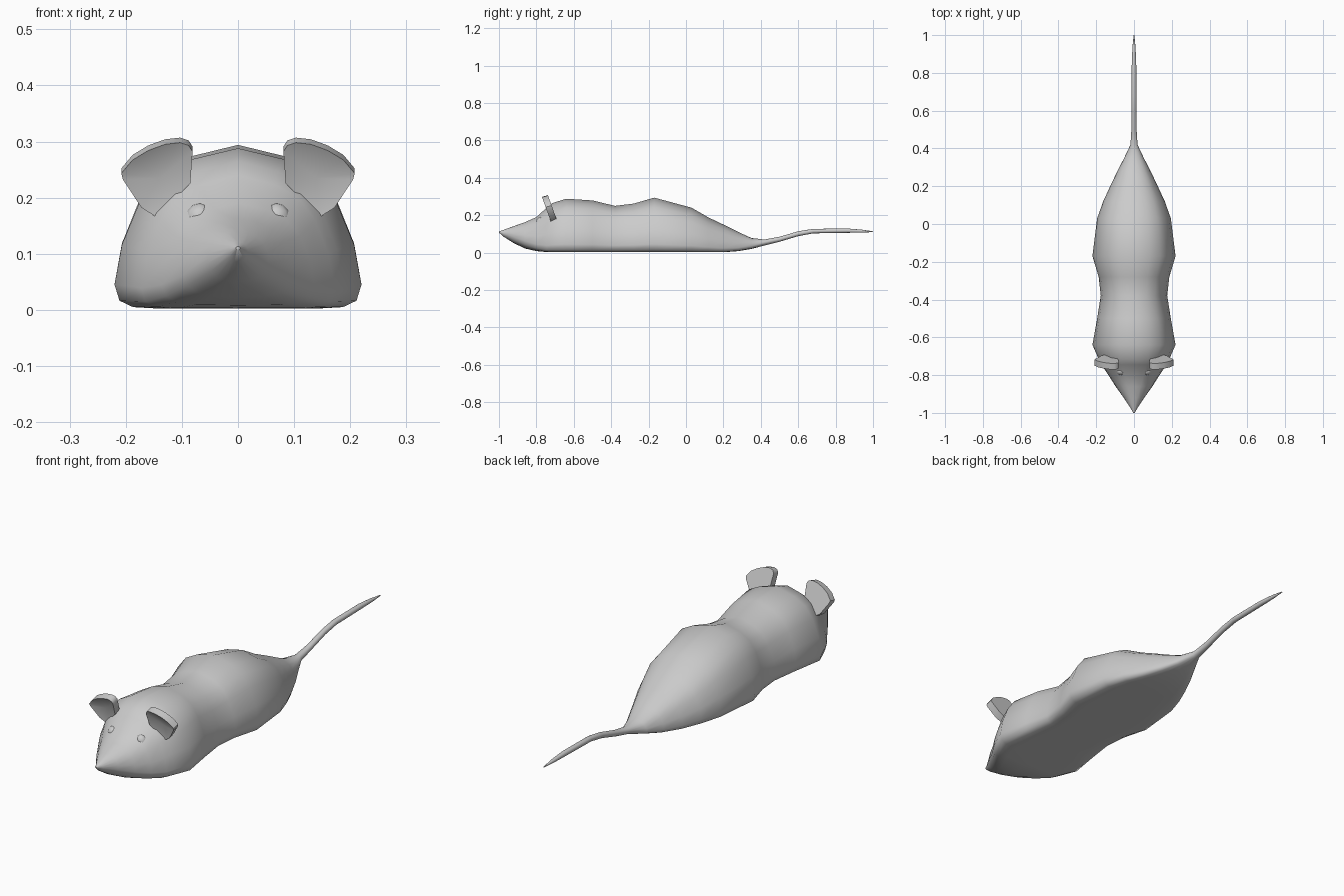
import bpy, bmesh, math
from mathutils import Vector

if "Cube" in bpy.data.objects:
    bpy.data.objects.remove(bpy.data.objects["Cube"])

grey = bpy.data.materials.new("mouse grey")
grey.diffuse_color = (0.6, 0.6, 0.6, 1)
grey.use_nodes = True
grey.node_tree.nodes["Principled BSDF"].inputs["Base Color"].default_value = grey.diffuse_color


def finish(name, bm, angle):
    bmesh.ops.recalc_face_normals(bm, faces=bm.faces)
    me = bpy.data.meshes.new(name)
    bm.to_mesh(me)
    bm.free()
    me.materials.append(grey)
    ob = bpy.data.objects.new(name, me)
    bpy.context.collection.objects.link(ob)
    bpy.ops.object.select_all(action='DESELECT')
    ob.select_set(True)
    bpy.context.view_layer.objects.active = ob
    bpy.ops.object.shade_smooth_by_angle(angle=math.radians(angle))
    return ob


def loft(name, rings):
    bm = bmesh.new()
    loops = [[bm.verts.new(p) for p in ring] for ring in rings]
    n = len(loops[0])
    for a, b in zip(loops, loops[1:]):
        for i in range(n):
            j = (i + 1) % n
            bm.faces.new((a[i], a[j], b[j], b[i]))
    bm.faces.new(loops[0])
    bm.faces.new(loops[-1])
    return finish(name, bm, 50)


# Half cross-sections, bottom centre to top centre: flat-bellied trunk and round
flat = [(0, 0), (.62, 0), (.85, .01), (.96, .05), (1, .15), (.94, .40),
        (.80, .66), (.63, .83), (.38, .93), (0, 1)]
rounded = [(.5 * 2 * math.sin(math.pi * i / 9), .5 - .5 * math.cos(math.pi * i / 9))
           for i in range(10)]

# Body stations: y, half width, bottom z, top z, roundness
stations = [
    (-1.0, .004, .107, .113, 1), (-.975, .018, .085, .122, 1),
    (-.92, .055, .050, .142, .8), (-.86, .098, .022, .163, .5),
    (-.80, .136, .008, .190, .2), (-.745, .172, .003, .240, 0),
    (-.715, .187, .002, .265, 0), (-.64, .220, .002, .288, 0),
    (-.50, .195, .002, .279, 0), (-.38, .176, .002, .250, 0),
    (-.28, .187, .002, .262, 0), (-.17, .220, .002, .294, 0),
    (.03, .195, .002, .240, 0), (.12, .163, .002, .188, 0),
    (.20, .126, .002, .150, 0), (.28, .088, .008, .110, .1),
    (.35, .052, .020, .078, .4), (.42, .019, .038, .070, 1),
    (.50, .014, .058, .085, 1), (.60, .013, .088, .114, 1),
    (.68, .013, .103, .127, 1), (.86, .012, .106, .129, 1),
    (.94, .008, .107, .123, 1), (1.0, .002, .110, .114, 1)]


def ring(y, w, z0, z1, k):
    half = [((1 - k) * a[0] + k * b[0], (1 - k) * a[1] + k * b[1])
            for a, b in zip(flat, rounded)]
    full = half + [(-x, z) for x, z in reversed(half[1:-1])]
    return [(x * w, y, z0 + z * (z1 - z0)) for x, z in full]


loft("body_and_tail", [ring(*s) for s in stations])

# Ear outline, seen from the front: a fan widening from the side of the head
fan = [(.145, .165), (.085, .225), (.081, .282), (.088, .293), (.103, .298),
       (.130, .295), (.160, .284), (.188, .267), (.208, .243), (.205, .232), (.172, .182)]

for side, word in ((1, "left"), (-1, "right")):
    bm = bmesh.new()
    front, back = [], []
    for x, z in fan:
        y = -.735 - .36 * (z - .2)          # leans forward towards the top
        front.append(bm.verts.new((side * x, y, z)))
        back.append(bm.verts.new((side * x, y + .032, z + .009)))
    # dished front face
    centre = bm.verts.new((side * .14, -.728, .235))
    n = len(fan)
    for i in range(n):
        j = (i + 1) % n
        bm.faces.new((front[i], front[j], centre))
        bm.faces.new((front[i], front[j], back[j], back[i]))
    bm.faces.new(back)
    finish(word + "_ear", bm, 40)

    # Faceted bead eye
    bm = bmesh.new()
    bmesh.ops.create_uvsphere(bm, u_segments=8, v_segments=6, radius=.027)
    for v in bm.verts:
        v.co = Vector((v.co.x + side * .068, v.co.y * .9 - .778, v.co.z + .163))
    finish(word + "_eye", bm, 50)
